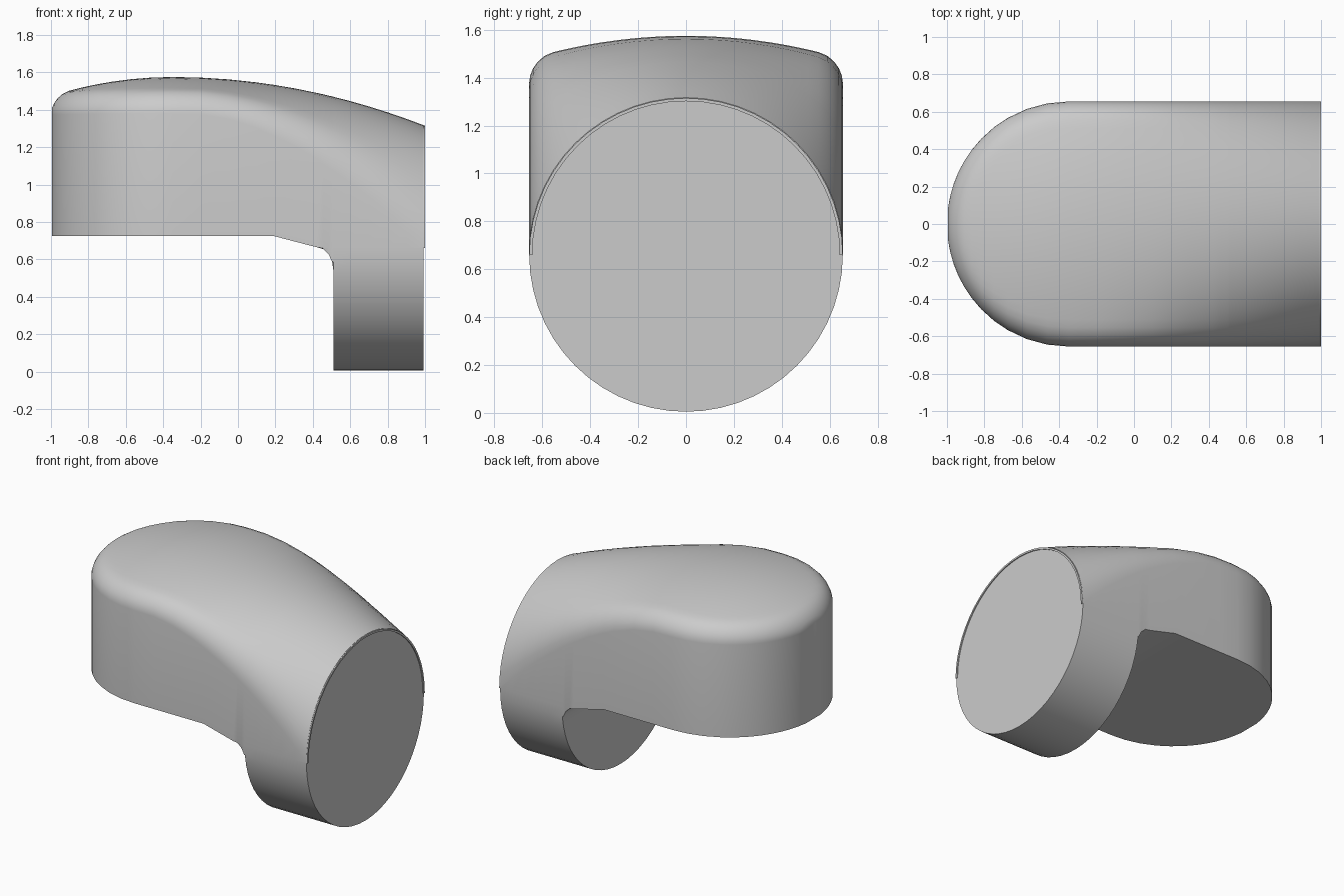
import bpy, bmesh
from math import sin, cos, pi, sqrt, radians

cube = bpy.data.objects.get("Cube")
if cube:
    bpy.data.objects.remove(cube)

R = 0.655        # half width and end radius
AXIS = 0.66      # height of the round end's centre
NOSE = -0.35     # where the rounded nose begins
END = 0.993      # flat end face
N = 28           # segments across the top and across the bottom

grey = bpy.data.materials.new("plain grey")
grey.use_nodes = True
colour = (0.6, 0.6, 0.6, 1)
grey.diffuse_color = colour
grey.node_tree.nodes["Principled BSDF"].inputs["Base Color"].default_value = colour


def finish(name, bm):
    bmesh.ops.remove_doubles(bm, verts=bm.verts[:], dist=0.0005)
    bmesh.ops.recalc_face_normals(bm, faces=bm.faces[:])
    mesh = bpy.data.meshes.new(name)
    bm.to_mesh(mesh)
    bm.free()
    mesh.materials.append(grey)
    obj = bpy.data.objects.new(name, mesh)
    bpy.context.collection.objects.link(obj)
    bpy.ops.object.select_all(action='DESELECT')
    obj.select_set(True)
    bpy.context.view_layer.objects.active = obj
    bpy.ops.object.shade_smooth_by_angle(angle=radians(32))
    return obj


def loft(name, sections, closed=False):
    bm = bmesh.new()
    rings = [[bm.verts.new(p) for p in s] for s in sections]
    pairs = list(zip(rings, rings[1:]))
    if closed:
        pairs.append((rings[-1], rings[0]))
    for a, b in pairs:
        for i in range(len(a)):
            j = (i + 1) % len(a)
            bm.faces.new((a[i], a[j], b[j], b[i]))
    if not closed:
        bm.faces.new(rings[0])
        bm.faces.new(rings[-1])
    return finish(name, bm)


def half_width(x):
    k = min(0, (x - NOSE) / 0.65)
    return R * sqrt(max(0, 1 - k * k))


def top_height(x, y):
    # crowned top with a rounded rim, turning into a half circle at the end
    k = min(0, (x - NOSE) / 0.65)
    crest = 1.575 - (0.24 if x < NOSE else 0.143) * (x - NOSE) ** 2
    inset = R * (1 - min(1, sqrt(k * k + (y / R) ** 2)))
    r = 0.1
    d = max(0, r - inset)
    box = crest - 0.095 * (y / R) ** 2 - (r - sqrt(r * r - d * d))
    arc = crest - R + sqrt(max(0, R * R - y * y))
    s = max(0, (x + 0.2) / 1.2) ** 1.6
    return box + (arc - box) * s


def section(x, floor):
    w = half_width(x)
    pts = []
    for i in range(N + 1):
        y = -w * cos(pi * i / N)
        pts.append((x, y, top_height(x, y)))
    for i in range(N + 1):
        a = pi * i / N
        pts.append((x, w * cos(a), max(floor, AXIS - R * sin(a))))
    return pts


# Housing: nose stations, straight run, filleted step, then the round end
stations = [(NOSE - 0.65 * cos(radians(a)), 0.725) for a in (7, 13, 19, 25, 31, 37, 44, 52, 60, 70, 80, 90)]
stations += [(x, 0.725) for x in (-0.2, -0.05, 0.1, 0.19)]
stations += [(0.3, 0.696), (0.42, 0.665)]
stations += [(0.42 + 0.09 * sin(a), 0.54 + 0.125 * cos(a)) for a in (pi / 8, pi / 4, pi * 3 / 8, pi / 2)]
stations += [(x, 0) for x in (0.51, 0.6, 0.7, 0.8, 0.9, END)]
loft("housing", [section(x, f) for x, f in stations])

# Thin raised rim around the upper half of the end face
rim = []
for i in range(N + 1):
    a = pi * i / N
    rim.append([(x, r * cos(a), AXIS + r * sin(a))
                for x, r in ((END - 0.004, R), (1, R), (1, R - 0.013), (END - 0.004, R - 0.013))])
loft("end_rim", rim)
